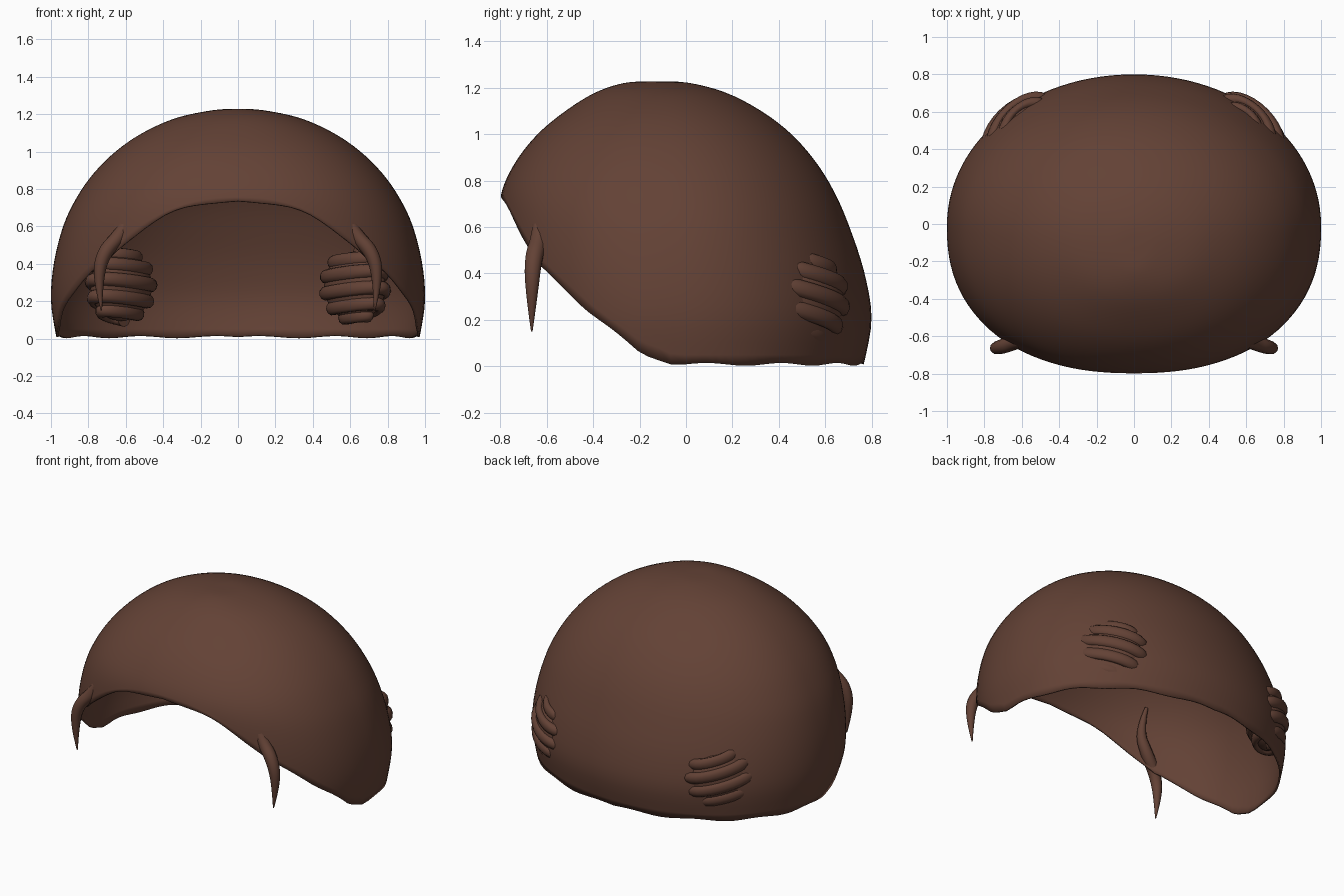
import bpy, bmesh, math
from mathutils import Vector, Matrix

if "Cube" in bpy.data.objects:
    bpy.data.objects.remove(bpy.data.objects["Cube"])

mat = bpy.data.materials.new("brown_hair")
mat.diffuse_color = (0.125, 0.054, 0.036, 1)
mat.use_nodes = True
mat.node_tree.nodes["Principled BSDF"].inputs["Base Color"].default_value = mat.diffuse_color

# Horizontal slices of the dome: z, half width, front y, back y
ROWS = [(1.228, 0, -.12, -.12), (1.222, .13, -.26, .01), (1.18, .33, -.39, .17),
        (1.10, .51, -.52, .325), (1.0, .655, -.64, .455), (.88, .775, -.735, .56),
        (.75, .865, -.795, .64), (.60, .935, -.81, .705), (.40, .985, -.80, .77),
        (.20, 1.0, -.76, .80), (0, .97, -.70, .765)]
# Lower edge height as a function of y
RIM = [(-.9, .9), (-.8, .74), (-.7, .55), (-.63, .43), (-.4, .22), (-.2, .06), (-.05, .008), (1, .008)]


def row_at(s):
    i = min(int(s), len(ROWS) - 2)
    f = s - i
    p = [Vector(ROWS[max(0, min(len(ROWS) - 1, j))]) for j in range(i - 1, i + 3)]
    return 0.5 * (2 * p[1] + (p[2] - p[0]) * f + (2 * p[0] - 5 * p[1] + 4 * p[2] - p[3]) * f * f
                  + (3 * p[1] - p[0] - 3 * p[2] + p[3]) * f ** 3)


def rim_z(y):
    for (y0, z0), (y1, z1) in zip(RIM, RIM[1:]):
        if y <= y1:
            return z0 + (z1 - z0) * (y - y0) / (y1 - y0)
    return RIM[-1][1]


def dome_point(s, a):
    # Front half is squarer than the elliptical back half
    z, w, yf, yb = row_at(s)
    cy = -.12 + .012 * s
    c, d = math.sin(a), -math.cos(a)
    e = 2 / (2.03 if d > 0 else 2 + .04 * s)
    x = math.copysign(abs(c) ** e, c) * w
    k = abs(d) ** e
    return Vector((x, cy + k * ((yb - cy) if d > 0 else (yf - cy)), z))


def finish(ob, angle=60):
    ob.data.materials.append(mat)
    bpy.ops.object.select_all(action='DESELECT')
    ob.select_set(True)
    bpy.context.view_layer.objects.active = ob
    bpy.ops.object.shade_smooth_by_angle(angle=math.radians(angle))


# Hair cap: dome trimmed along the face opening and the wavy nape
N, M = 112, 40
bm = bmesh.new()
top = bm.verts.new(dome_point(0, 0))
cols = []
for i in range(N):
    a = 2 * math.pi * i / N
    s = 2.0
    while s < 9.99:
        p = dome_point(s, a)
        if p.z <= rim_z(p.y):
            break
        s += .01
    col = []
    for j in range(1, M + 1):
        p = dome_point(s * j / M, a)
        if j == M:
            p.z = max(p.z, .008) + .006 * math.sin(14 * abs(a - math.pi))
        col.append(bm.verts.new(p))
    cols.append(col)
for i in range(N):
    c, d = cols[i], cols[(i + 1) % N]
    bm.faces.new((top, c[0], d[0]))
    for j in range(M - 1):
        bm.faces.new((c[j], c[j + 1], d[j + 1], d[j]))
bmesh.ops.recalc_face_normals(bm, faces=bm.faces)
if sum(f.normal.z for f in top.link_faces) < 0:
    bmesh.ops.reverse_faces(bm, faces=bm.faces)
me = bpy.data.meshes.new("hair_cap")
bm.to_mesh(me)
bm.free()
cap = bpy.data.objects.new("hair_cap", me)
bpy.context.collection.objects.link(cap)
sol = cap.modifiers.new("thickness", 'SOLIDIFY')
sol.thickness = .012
sol.offset = -1
finish(cap)


def tube(name, pts, radii, bevel, kind='POLY'):
    cu = bpy.data.curves.new(name, 'CURVE')
    cu.dimensions = '3D'
    cu.bevel_depth = bevel
    cu.bevel_resolution = 3
    cu.use_fill_caps = True
    sp = cu.splines.new(kind)
    sp.points.add(len(pts) - 1)
    for q, p, r in zip(sp.points, pts, radii):
        q.co = (*p, 1)
        q.radius = r
    if kind == 'NURBS':
        sp.order_u = 3
        sp.use_endpoint_u = True
        sp.resolution_u = 8
    ob = bpy.data.objects.new(name, cu)
    bpy.context.collection.objects.link(ob)
    bpy.context.view_layer.objects.active = ob
    bpy.ops.object.select_all(action='DESELECT')
    ob.select_set(True)
    bpy.ops.object.convert(target='MESH')
    return bpy.context.view_layer.objects.active


for side, label in ((-1, "left"), (1, "right")):
    # Coiled bun tucked against the back of the cap, flattened along the cap's surface
    turns, n = 5, 150
    pts = []
    for i in range(n):
        t = i / (n - 1)
        ph = math.pi * (.1 + .8 * t)
        a = side * 2 * math.pi * turns * t
        r = .18 * math.sin(ph)
        pts.append((r * math.cos(a), r * math.sin(a), .18 * math.cos(ph)))
    place = (Matrix.Translation((side * .625, .515, .28)) @ Matrix.Rotation(-side * math.pi / 4, 4, 'Z')
             @ Matrix.Diagonal((1.1, .62, 1, 1)) @ Matrix.Rotation(side * -.2, 4, 'Y'))
    coil = tube("bun_coil_" + label, pts, [1] * n, .038)
    coil.data.transform(place)
    finish(coil)
    bpy.ops.mesh.primitive_uv_sphere_add(segments=32, ring_count=16, radius=.185)
    core = bpy.context.object
    core.name = "bun_core_" + label
    core.data.transform(place)
    finish(core)

    # Loose lock emerging from the cap in front of the temple
    path = [(.57, -.56, .82), (.565, -.625, .68), (.63, -.63, .55), (.72, -.66, .46),
            (.75, -.665, .32), (.73, -.665, .15)]
    lock = tube("front_lock_" + label, [(side * x, y, z) for x, y, z in path],
                [.3, .8, 1.1, 1.1, .8, .1], .036, 'NURBS')
    finish(lock)
